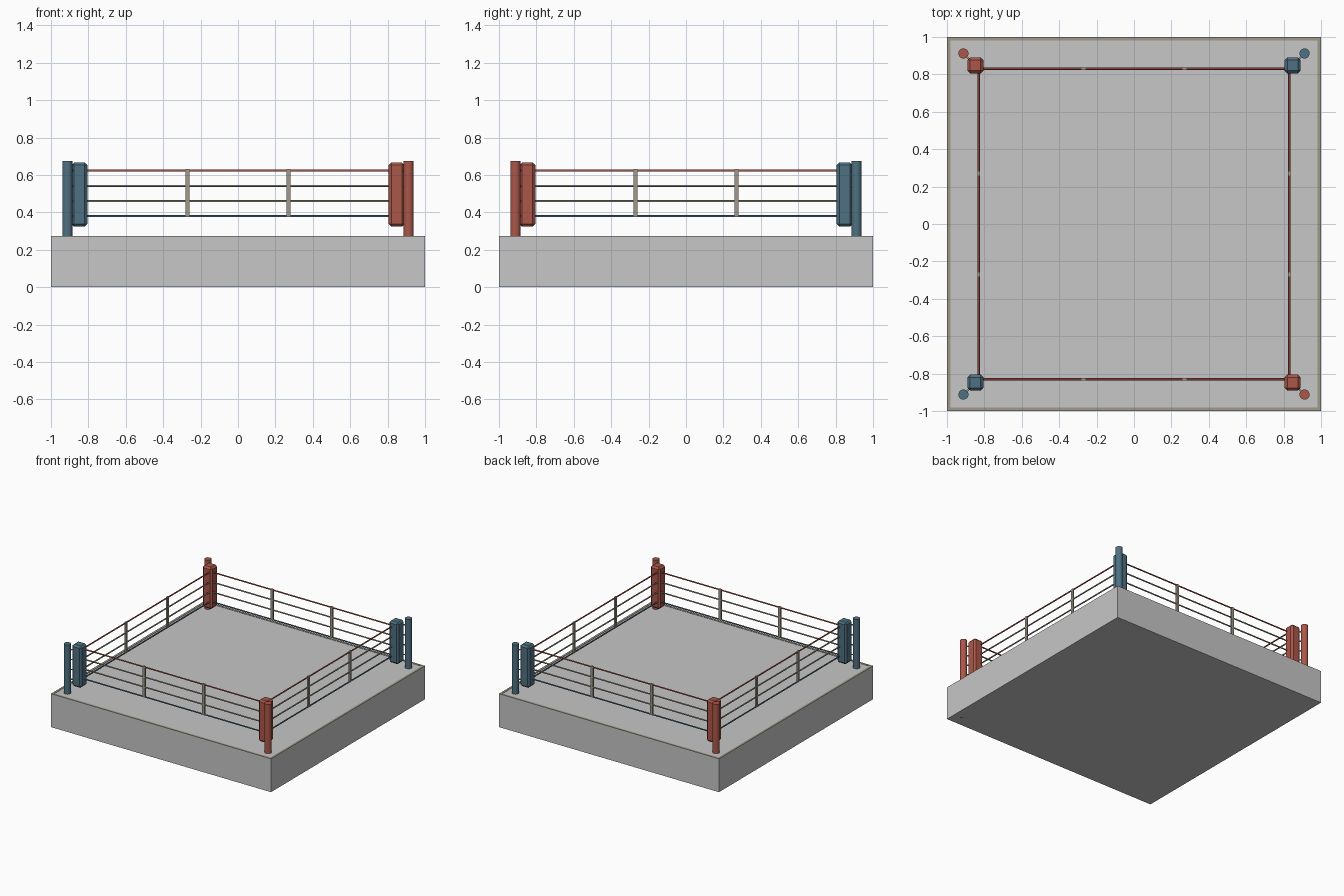
import bpy, bmesh, math
from mathutils import Vector, Matrix

if "Cube" in bpy.data.objects:
    bpy.data.objects.remove(bpy.data.objects["Cube"])


def material(name, rgb):
    m = bpy.data.materials.new(name)
    m.diffuse_color = (*rgb, 1)
    m.use_nodes = True
    m.node_tree.nodes["Principled BSDF"].inputs["Base Color"].default_value = m.diffuse_color
    return m


GREY = material("canvas grey", (0.57, 0.57, 0.57))
TAN = material("trim tan", (0.35, 0.32, 0.25))
RED = material("corner red", (0.41, 0.095, 0.068))
BLUE = material("corner blue", (0.078, 0.165, 0.225))

TOP = 0.272            # platform height
POST, PAD, ROPE = 0.912, 0.848, 0.83
ROPES = [(0.38, BLUE), (0.46, TAN), (0.542, TAN), (0.624, RED)]
CORNERS = [(1, 1), (-1, 1), (-1, -1), (1, -1)]


def finish(name, bm, mat, smooth=False):
    me = bpy.data.meshes.new(name)
    bmesh.ops.recalc_face_normals(bm, faces=bm.faces[:])
    if smooth:
        for f in bm.faces:
            f.smooth = len(f.verts) == 4
        for e in bm.edges:
            if e.calc_face_angle(0) > math.radians(50):
                e.smooth = False
    bm.to_mesh(me)
    bm.free()
    me.materials.append(mat)
    ob = bpy.data.objects.new(name, me)
    bpy.context.collection.objects.link(ob)
    return ob


def add_box(bm, centre, size):
    mat = Matrix.Translation(centre) @ Matrix.Diagonal((*size, 1))
    return bmesh.ops.create_cube(bm, size=1, matrix=mat)["verts"]


def add_rod(bm, a, b, r, sides):
    a, b = Vector(a), Vector(b)
    d = b - a
    mat = Matrix.Translation((a + b) / 2) @ d.to_track_quat("Z", "Y").to_matrix().to_4x4()
    bmesh.ops.create_cone(bm, cap_ends=True, segments=sides, radius1=r, radius2=r,
                          depth=d.length, matrix=mat)


# platform
bm = bmesh.new()
add_box(bm, (0, 0, TOP / 2), (2, 2, TOP))
finish("platform", bm, GREY)

# thin trim around the top edge
bm = bmesh.new()
w, h = 0.018, 0.003
for s in (-1, 1):
    add_box(bm, (0, s * (1 - w / 2), TOP + h / 2 - 0.0005), (2, w, h))
    add_box(bm, (s * (1 - w / 2), 0, TOP + h / 2 - 0.0005), (w, 2 - 2 * w, h))
finish("edge_trim", bm, TAN)

# corner posts, pads and the links between them
for i, (sx, sy) in enumerate(CORNERS):
    colour = BLUE if sx == sy else RED
    bm = bmesh.new()
    add_rod(bm, (sx * POST, sy * POST, 0), (sx * POST, sy * POST, 0.676), 0.027, 20)
    finish(f"corner_post_{i + 1}", bm, colour, True)

    bm = bmesh.new()
    add_box(bm, (sx * PAD, sy * PAD, 0.4955), (0.085, 0.085, 0.343))
    bmesh.ops.bevel(bm, geom=bm.edges[:], offset=0.014, segments=1,
                    affect="EDGES", profile=0.5)
    finish(f"corner_pad_{i + 1}", bm, colour)

    bm = bmesh.new()
    for z, _ in ROPES:
        add_rod(bm, (sx * PAD, sy * PAD, z), (sx * POST, sy * POST, z), 0.005, 8)
    finish(f"pad_links_{i + 1}", bm, TAN, True)

# four ropes, each running around the ring
for k, (z, colour) in enumerate(ROPES):
    bm = bmesh.new()
    for i in range(4):
        (ax, ay), (bx, by) = CORNERS[i], CORNERS[(i + 1) % 4]
        add_rod(bm, (ax * ROPE, ay * ROPE, z), (bx * ROPE, by * ROPE, z), 0.0055, 8)
    finish(f"rope_{k + 1}", bm, colour, True)

# upright rope spacers, two per side
bm = bmesh.new()
for s in (-1, 1):
    for p in (-0.27, 0.27):
        add_box(bm, (p, s * ROPE, 0.504), (0.022, 0.013, 0.255))
        add_box(bm, (s * ROPE, p, 0.504), (0.013, 0.022, 0.255))
finish("rope_spacers", bm, TAN)
